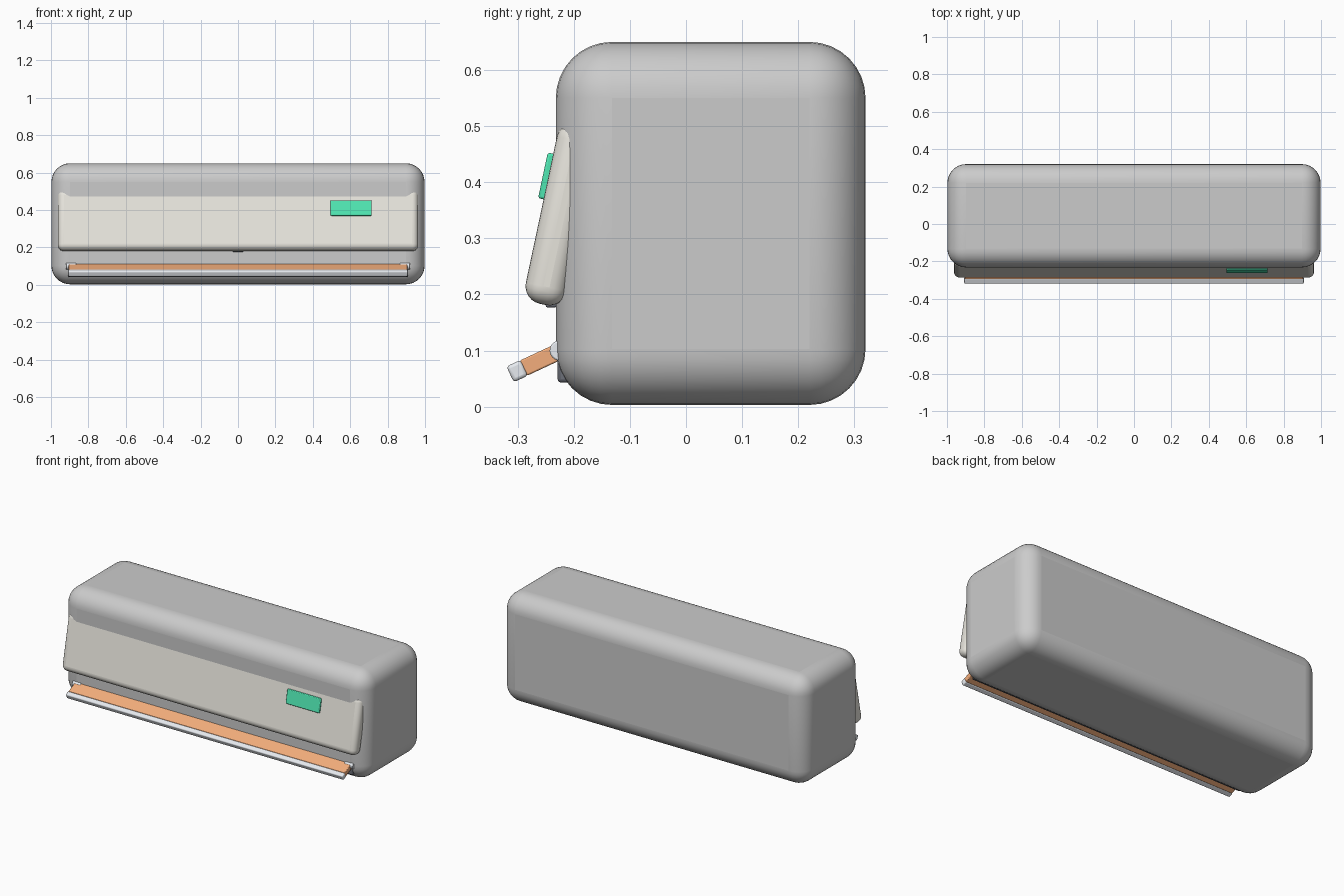
import bpy
from math import radians, sin, cos
from mathutils import Vector

if "Cube" in bpy.data.objects:
    bpy.data.objects.remove(bpy.data.objects["Cube"])


def mat(name, rgb):
    m = bpy.data.materials.new(name)
    m.diffuse_color = (*rgb, 1)
    m.use_nodes = True
    m.node_tree.nodes["Principled BSDF"].inputs["Base Color"].default_value = m.diffuse_color
    return m


def finish(ob, name, bevel, segments, material):
    ob.name = name
    if bevel:
        mod = ob.modifiers.new("round", "BEVEL")
        mod.width, mod.segments = bevel, segments
        mod.limit_method = "ANGLE"
    if material:
        ob.data.materials.append(material)
    bpy.ops.object.shade_smooth_by_angle(angle=radians(35))
    return ob


def box(name, center, size, tilt=0, bevel=0.0, segments=3, material=None):
    bpy.ops.mesh.primitive_cube_add(size=1)
    ob = bpy.context.object
    ob.scale = size
    bpy.ops.object.transform_apply(scale=True)
    ob.location = center
    ob.rotation_euler.x = radians(tilt)
    return finish(ob, name, bevel, segments, material)


cream = mat("cream", (0.80, 0.78, 0.72))
green = mat("green", (0.08, 0.80, 0.45))
orange = mat("orange", (0.90, 0.42, 0.20))
silver = mat("silver", (0.80, 0.83, 0.87))
dark = mat("dark", (0.15, 0.16, 0.19))

# Main housing
box("housing", (0, 0.044, 0.3265), (1.995, 0.552, 0.647), bevel=0.1, segments=8)

# Tilted front panel, placed from its lower front corner
tilt = 12
up = Vector((0, sin(radians(tilt)), cos(radians(tilt))))
out = Vector((0, -up.z, up.y))
corner = Vector((0, -0.292, 0.190))
box("front_panel", corner + up * 0.165 - out * 0.0375, (1.927, 0.075, 0.33),
    -tilt, 0.032, 6, cream)

# Display on the panel
display_spot = corner + up * 0.225 + out * 0.002 + Vector((0.605, 0, 0))
box("display", display_spot, (0.22, 0.016, 0.083), -tilt, 0.004, 2, green)

# Dark air outlet behind the louver
box("air_outlet", (0, -0.205, 0.078), (1.82, 0.048, 0.07), bevel=0.006,
    segments=2, material=dark)

# Open louver with its lip
swing = 25
inward = Vector((0, cos(radians(swing)), sin(radians(swing))))
tip = Vector((0, -0.3135, 0.0575))
box("louver", tip + inward * 0.074, (1.81, 0.096, 0.030), swing, 0.003, 2, orange)
box("louver_lip", tip + inward * 0.014, (1.816, 0.028, 0.031), swing, 0.006, 3, silver)

# Louver hinges at both ends
for side, label in ((-1, "left"), (1, "right")):
    bpy.ops.mesh.primitive_cylinder_add(
        vertices=24, radius=0.018, depth=0.055,
        location=(side * 0.892, -0.225, 0.100), rotation=(0, radians(90), 0))
    finish(bpy.context.object, "hinge_" + label, 0.003, 2, silver)

# Small catch under the panel
box("panel_catch", (0, -0.240, 0.183), (0.06, 0.02, 0.012), bevel=0.003,
    segments=2, material=dark)
